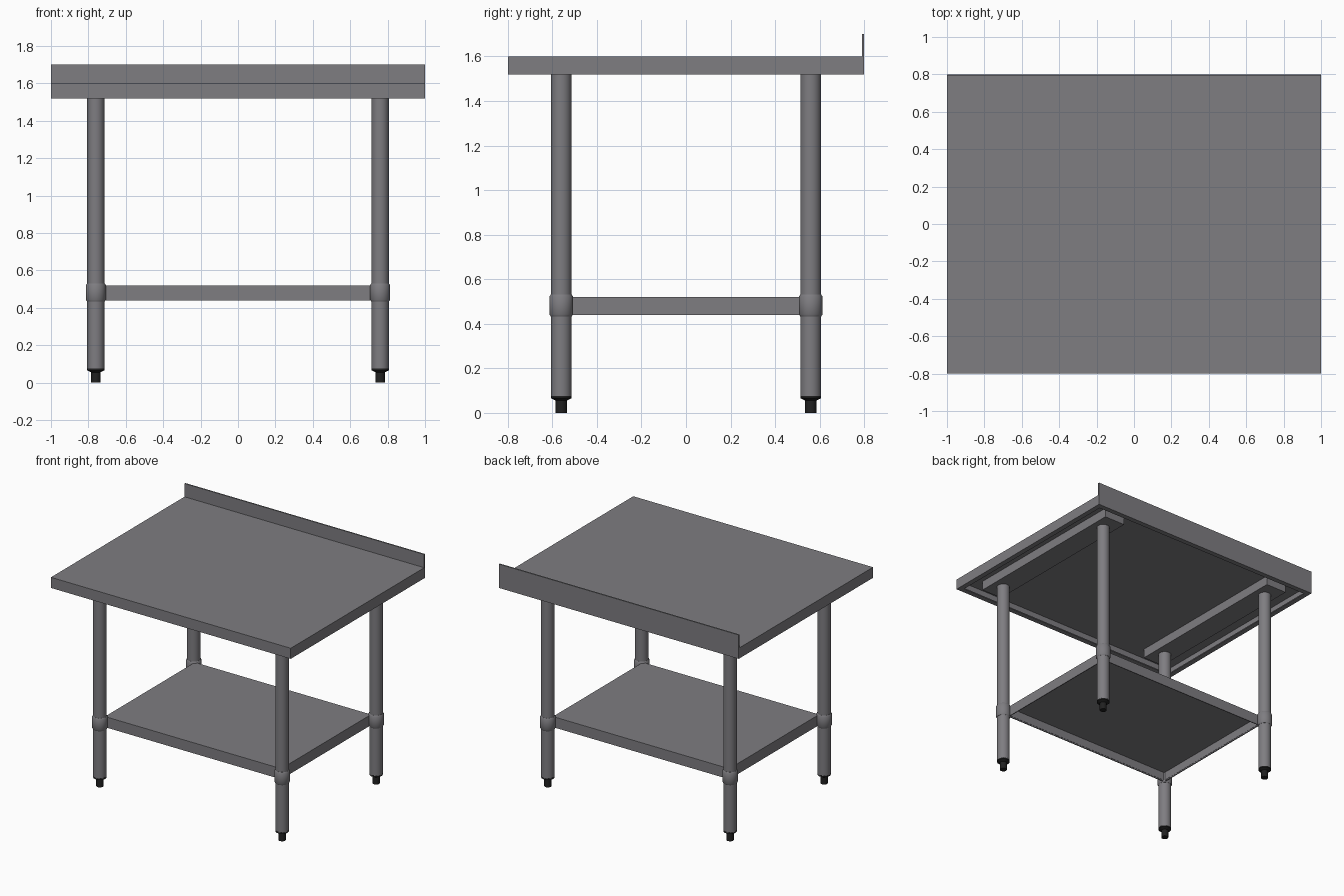
import bpy, bmesh
from math import radians

if "Cube" in bpy.data.objects:
    bpy.data.objects.remove(bpy.data.objects["Cube"], do_unlink=True)


def material(name, color, metallic=0.0):
    mat = bpy.data.materials.new(name)
    mat.use_nodes = True
    mat.diffuse_color = (*color, 1)
    mat.node_tree.nodes["Principled BSDF"].inputs["Base Color"].default_value = (*color, 1)
    return mat


steel = material("steel_grey", (0.21, 0.205, 0.22))
rubber = material("foot_black", (0.015, 0.015, 0.015))


def new_object(name, bm, mat):
    bmesh.ops.recalc_face_normals(bm, faces=bm.faces)
    mesh = bpy.data.meshes.new(name)
    bm.to_mesh(mesh)
    bm.free()
    mesh.materials.append(mat)
    obj = bpy.data.objects.new(name, mesh)
    bpy.context.collection.objects.link(obj)
    return obj


def box_bmesh(low, high):
    bm = bmesh.new()
    bmesh.ops.create_cube(bm, size=1)
    for v in bm.verts:
        v.co = [(a + b) / 2 + c * (b - a) for a, b, c in zip(low, high, v.co)]
    return bm


def box(name, low, high):
    return new_object(name, box_bmesh(low, high), steel)


def folded_tray(name, half_x, half_y, bottom, top, lip):
    """Sheet folded down at its edges, with a return lip underneath."""
    bm = box_bmesh((-half_x, -half_y, bottom), (half_x, half_y, top))
    bm.normal_update()
    under = min(bm.faces, key=lambda f: f.calc_center_median().z)
    bmesh.ops.inset_region(bm, faces=[under], thickness=lip)
    bmesh.ops.delete(bm, geom=[under], context='FACES')
    # An open shell cannot reliably orient itself, so point faces outward
    obj = new_object(name, bm, steel)
    sheet = obj.modifiers.new("sheet thickness", 'SOLIDIFY')
    sheet.thickness = 0.008
    sheet.offset = -1
    sheet.use_even_offset = True
    return obj


def turned(name, x, y, profile, mat, sides=32):
    """Closed solid of revolution from (radius, height) pairs."""
    bm = bmesh.new()
    bottom = profile[0]
    ring = bmesh.ops.create_circle(bm, cap_ends=True, segments=sides, radius=bottom[0])["verts"]
    for v in ring:
        v.co.z = bottom[1]
    edges = list(bm.edges)
    for (r0, z0), (r1, z1) in zip(profile, profile[1:]):
        grown = bmesh.ops.extrude_edge_only(bm, edges=edges)["geom"]
        edges = [g for g in grown if isinstance(g, bmesh.types.BMEdge)]
        for v in (g for g in grown if isinstance(g, bmesh.types.BMVert)):
            v.co.x *= r1 / r0
            v.co.y *= r1 / r0
            v.co.z = z1
    bmesh.ops.contextual_create(bm, geom=edges)
    obj = new_object(name, bm, mat)
    obj.location = (x, y, 0)
    bpy.ops.object.select_all(action='DESELECT')
    obj.select_set(True)
    bpy.context.view_layer.objects.active = obj
    bpy.ops.object.shade_smooth_by_angle(angle=radians(35))
    return obj


# Worktop with upstand along the back
folded_tray("worktop", 1, 0.8, 1.52, 1.6, 0.055)
box("backsplash", (-1, 0.79, 1.6), (1, 0.8, 1.7))

# Lower shelf
folded_tray("lower_shelf", 0.735, 0.535, 0.44, 0.52, 0.009)

# Support channels under the worktop, then legs
for side, sx in (("left", 1), ("right", -1)):
    box(side + "_support_channel", (sx * 0.76 - 0.088, -0.69, 1.521), (sx * 0.76 + 0.088, 0.69, 1.592))
    for end, sy in (("front", -1), ("back", 1)):
        x, y = sx * 0.76, sy * 0.56
        tag = end + "_" + side
        turned(tag + "_leg", x, y, [(0.046, 0.075), (0.046, 1.522)], steel)
        turned(tag + "_collar", x, y,
               [(0.047, 0.433), (0.053, 0.442), (0.053, 0.522), (0.047, 0.531)], steel)
        turned(tag + "_foot", x, y,
               [(0.025, 0), (0.025, 0.055), (0.046, 0.066), (0.046, 0.08)], rubber)
